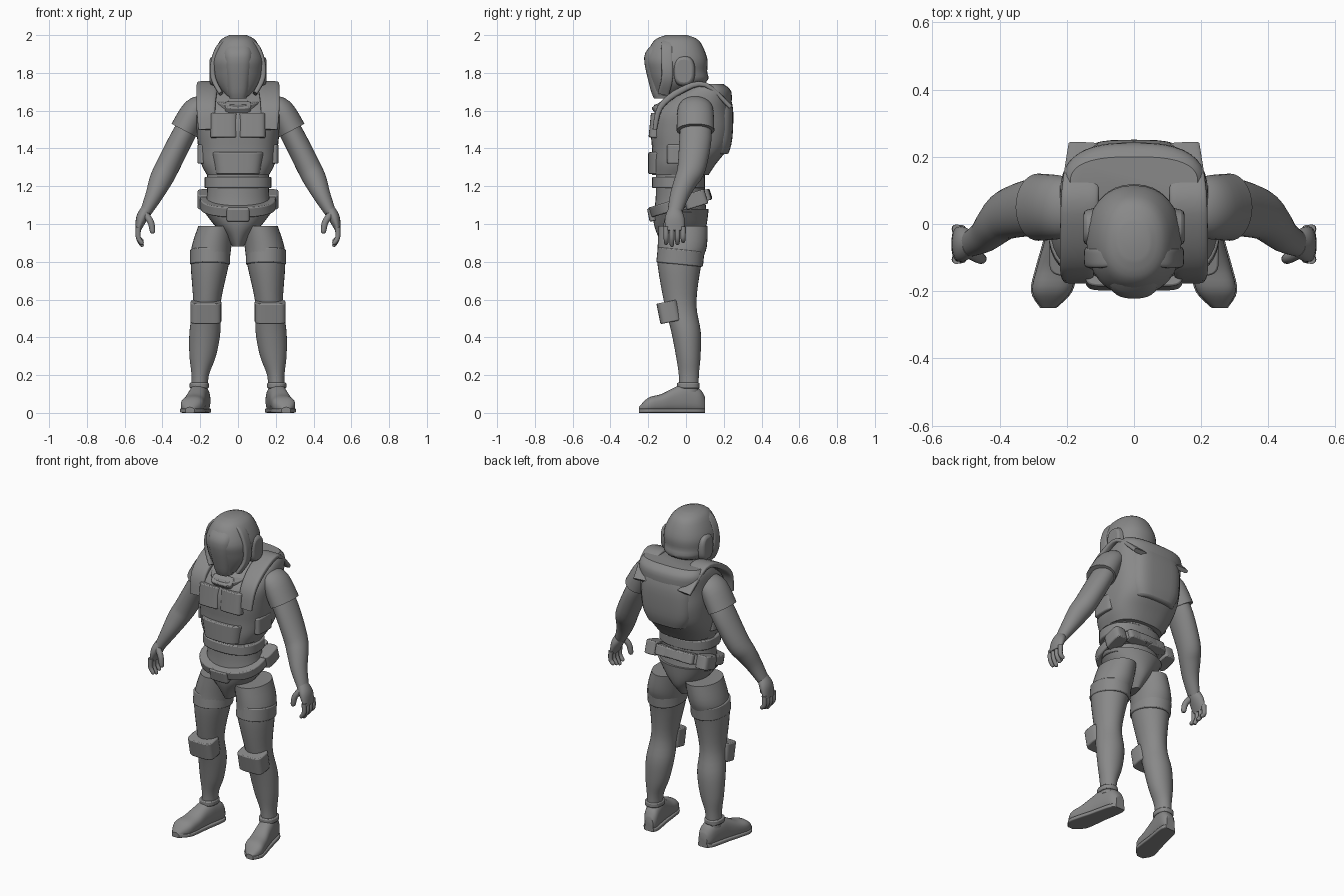
import bpy, bmesh, math
from mathutils import Vector

cube = bpy.data.objects.get("Cube")
if cube:
    bpy.data.objects.remove(cube, do_unlink=True)

grey = bpy.data.materials.new("plain_grey")
grey.use_nodes = True
grey.diffuse_color = (.25, .25, .25, 1)
grey.node_tree.nodes["Principled BSDF"].inputs["Base Color"].default_value = grey.diffuse_color

X, Y, Z = Vector((1, 0, 0)), Vector((0, 1, 0)), Vector((0, 0, 1))
LEVEL, UPRIGHT, SIDEWAYS = (X, Y), (X, Z), (Z, Y)


def finish(name, bm, bevel):
    """Turn a bmesh into a shaded object."""
    bmesh.ops.recalc_face_normals(bm, faces=bm.faces)
    mesh = bpy.data.meshes.new(name)
    bm.to_mesh(mesh)
    bm.free()
    mesh.materials.append(grey)
    obj = bpy.data.objects.new(name, mesh)
    bpy.context.collection.objects.link(obj)
    if bevel:
        modifier = obj.modifiers.new("soft_edges", "BEVEL")
        modifier.width = bevel
        modifier.segments = 2
        modifier.limit_method = "ANGLE"
    bpy.ops.object.select_all(action="DESELECT")
    bpy.context.view_layer.objects.active = obj
    obj.select_set(True)
    bpy.ops.object.shade_smooth_by_angle(angle=math.radians(35))


def refine(rings, steps):
    """Smooth Catmull-Rom interpolation between the given rings."""
    last = len(rings) - 1
    result = []
    for i in range(last):
        before, start = rings[max(i - 1, 0)], rings[i]
        end, after = rings[i + 1], rings[min(i + 2, last)]
        for step in range(steps):
            t = step / steps
            result.append([q + t * (r - p + t * (2 * p - 5 * q + 4 * r - w + t * (3 * (q - r) + w - p))) / 2
                           for p, q, r, w in zip(before, start, end, after)])
    return result + [rings[last]]


def rounded(value, power):
    """Superellipse coordinate from a sine or cosine."""
    return math.copysign(abs(value) ** (2 / power), value)


def loft(name, rings, side=1, frame=None, reference=Y, power=2, steps=4, sides=32, bevel=0):
    """Skin rounded sections (x, y, z, half width, half depth) along a path."""
    rings = refine(rings, steps)
    centres = [Vector((side * x, y, z)) for x, y, z, width, depth in rings]
    last = len(rings) - 1
    bm = bmesh.new()
    loops = []
    for i, (centre, ring) in enumerate(zip(centres, rings)):
        if frame:
            across, along = frame
        else:
            tangent = (centres[min(i + 1, last)] - centres[max(i - 1, 0)]).normalized()
            along = (reference - tangent * reference.dot(tangent)).normalized()
            across = along.cross(tangent)
        loop = []
        for k in range(sides):
            angle = math.tau * k / sides
            offset = across * ring[-2] * rounded(math.cos(angle), power)
            offset += along * ring[-1] * rounded(math.sin(angle), power)
            loop.append(bm.verts.new(centre + offset))
        loops.append(loop)
    for lower, upper in zip(loops, loops[1:]):
        for k in range(sides):
            bm.faces.new((lower[k - 1], lower[k], upper[k], upper[k - 1]))
    bm.faces.new(loops[0])
    bm.faces.new(loops[-1])
    finish(name, bm, bevel)


def stack(name, rows, **options):
    """Centred loft from rows of height, y, half width and half depth."""
    loft(name, [(0, y, z, width, depth) for z, y, width, depth in rows], frame=LEVEL, **options)


def slab(name, centre, half_width, half_depth, height, slope=0, side=1, power=4):
    """Bevelled plate or band; a positive slope lowers its front edge."""
    along = Vector((0, math.cos(slope), math.sin(slope)))
    rise = X.cross(along) * height / 2
    rings = [(*(Vector(centre) + rise * end), half_width, half_depth) for end in (-1, 1)]
    loft(name, rings, side, (X, along), power=power, steps=1, bevel=.006)


def digit(name, root, bend, tip, radius, side):
    """Tapered finger with a rounded end."""
    root, bend, tip = Vector(root), Vector(bend), Vector(tip)
    path = (root, bend, bend.lerp(tip, .8), tip)
    loft(name, [(*point, radius * taper, radius * taper)
                for point, taper in zip(path, (1, .95, .8, .4))], side, sides=12)


# Torso
stack("pelvis", [(.88, -.04, .03, .08), (.94, -.03, .07, .12), (1, -.03, .13, .14),
                 (1.08, -.03, .19, .15)])
stack("abdomen", [(1.06, -.03, .18, .14), (1.15, -.03, .165, .13), (1.3, -.03, .165, .13)])
slab("belt", (0, -.03, 1.11), .2, .17, .055, slope=.3, power=2.4)
slab("buckle", (0, -.18, 1.05), .06, .02, .07, slope=.2)
slab("waistband", (0, -.04, 1.22), .177, .14, .06, power=2.4)
stack("vest", [(1.26, -.03, .165, .15), (1.32, -.01, .195, .17), (1.4, .02, .21, .2),
               (1.5, .03, .22, .215), (1.6, .04, .225, .2), (1.7, .1, .215, .14),
               (1.74, .12, .19, .08)], power=2.7, sides=40)
stack("belly_plate", [(1.265, -.1, .12, .1), (1.38, -.1, .14, .1)], power=3.5, steps=1, bevel=.006)
stack("back_plate", [(1.37, .13, .13, .095), (1.45, .13, .165, .115), (1.6, .13, .17, .12),
                     (1.69, .13, .15, .1)], power=3.5, bevel=.01)

# Neck, collar and helmet
stack("neck", [(1.55, 0, .1, .1), (1.66, -.01, .08, .08), (1.8, -.03, .08, .08)])
slab("collar", (0, -.035, 1.645), .12, .135, .04, slope=.25, power=2.4)
slab("collar_tab", (0, -.145, 1.62), .07, .035, .035, slope=.6)
stack("helmet", [(1.68, -.11, .06, .055), (1.75, -.04, .125, .145), (1.81, -.045, .138, .157),
                 (1.88, -.05, .138, .162), (1.97, -.05, .095, .12), (2, -.05, .045, .055)],
      power=2.2)
stack("visor", [(1.665, -.125, .045, .045), (1.72, -.125, .06, .065), (1.88, -.13, .083, .092),
                (1.95, -.115, .07, .065)], power=2.6)

for side, label in ((1, "left_"), (-1, "right_")):
    # Helmet rim and ear cover
    loft(label + "helmet_rim", [(.09, -.12, 1.69, .012, .03), (.13, -.1, 1.77, .014, .03),
                                (.13, -.1, 1.86, .014, .03), (.09, -.1, 1.95, .014, .03),
                                (0, -.085, 1.985, .012, .03)], side, power=3.5)
    loft(label + "ear_cover", [(.11, -.01, 1.81, .085, .06), (.15, -.01, 1.81, .07, .05)],
         side, SIDEWAYS, power=2.6, steps=1, bevel=.01)

    # Vest straps, plates and pouches
    loft(label + "shoulder_strap", [(.165, -.165, 1.5, .012, .045), (.17, -.135, 1.62, .016, .05),
                                    (.165, -.03, 1.705, .018, .055), (.16, .1, 1.738, .014, .055),
                                    (.15, .235, 1.62, .012, .045)],
         side, reference=X, power=4)
    slab(label + "chest_plate", (.075, -.15, 1.52), .07, .042, .13, slope=-.1, side=side)
    slab(label + "side_pouch", (.185, -.03, 1.37), .03, .07, .1, side=side)
    slab(label + "hip_pouch", (.175, .05, 1.13), .04, .06, .08, slope=.3, side=side)
    slab(label + "rear_pouch", (.07, .1, 1.15), .06, .03, .06, slope=.3, side=side)

    # Arm and sleeve
    loft(label + "sleeve", [(.17, .05, 1.63, .05, .08), (.225, .05, 1.6, .07, .095),
                            (.285, .05, 1.495, .076, .1)], side)
    loft(label + "arm", [(.25, .05, 1.54, .06, .08), (.3, .05, 1.45, .062, .085),
                         (.375, .03, 1.3, .063, .075), (.41, 0, 1.23, .06, .062),
                         (.445, -.035, 1.15, .046, .05), (.49, -.06, 1.06, .03, .038)], side)

    # Hand
    loft(label + "palm", [(.485, -.06, 1.075, .03, .036), (.51, -.06, 1.03, .03, .052),
                          (.53, -.06, .965, .014, .05)], side)
    for k, finger in enumerate(("index", "middle", "ring", "little")):
        y = .03 * k - .105
        digit(label + finger + "_finger", (.527, y, .985), (.528, y, .93),
              (.505, y, .88 + .012 * abs(k - 1)), .014, side)
    digit(label + "thumb", (.49, -.085, 1.05), (.462, -.1, 1.01), (.45, -.105, .95), .018, side)

    # Leg with thigh band, knee pad and ankle cuff
    loft(label + "leg", [(.115, -.015, .99, .095, .13), (.14, -.02, .88, .105, .13),
                         (.15, -.035, .78, .1, .115), (.165, -.03, .58, .073, .085),
                         (.175, 0, .43, .082, .078), (.187, .012, .3, .07, .065),
                         (.2, .015, .2, .046, .053), (.205, .015, .11, .044, .052)],
         side, LEVEL)
    slab(label + "thigh_band", (.148, -.03, .825), .106, .124, .08, slope=-.1, side=side, power=2.1)
    slab(label + "knee_pad", (.17, -.09, .535), .082, .057, .11, slope=.2, side=side)
    slab(label + "ankle_cuff", (.205, .012, .145), .051, .06, .03, side=side, power=2.4)

    # Shoe turned outward: rows of y, height and half width
    shoe = [(.1, .085, .028), (.07, .13, .045), (0, .155, .05), (-.06, .135, .052),
            (-.13, .1, .058), (-.2, .08, .058), (-.25, .03, .02)]
    loft(label + "shoe", [(.205 - y / 5, y, height / 2, width, height / 2)
                          for y, height, width in shoe], side, UPRIGHT, power=2.5)
    loft(label + "sole", [(.205 - y / 5, y, .012, width + .004, .012)
                          for y, height, width in shoe], side, UPRIGHT, power=6)
